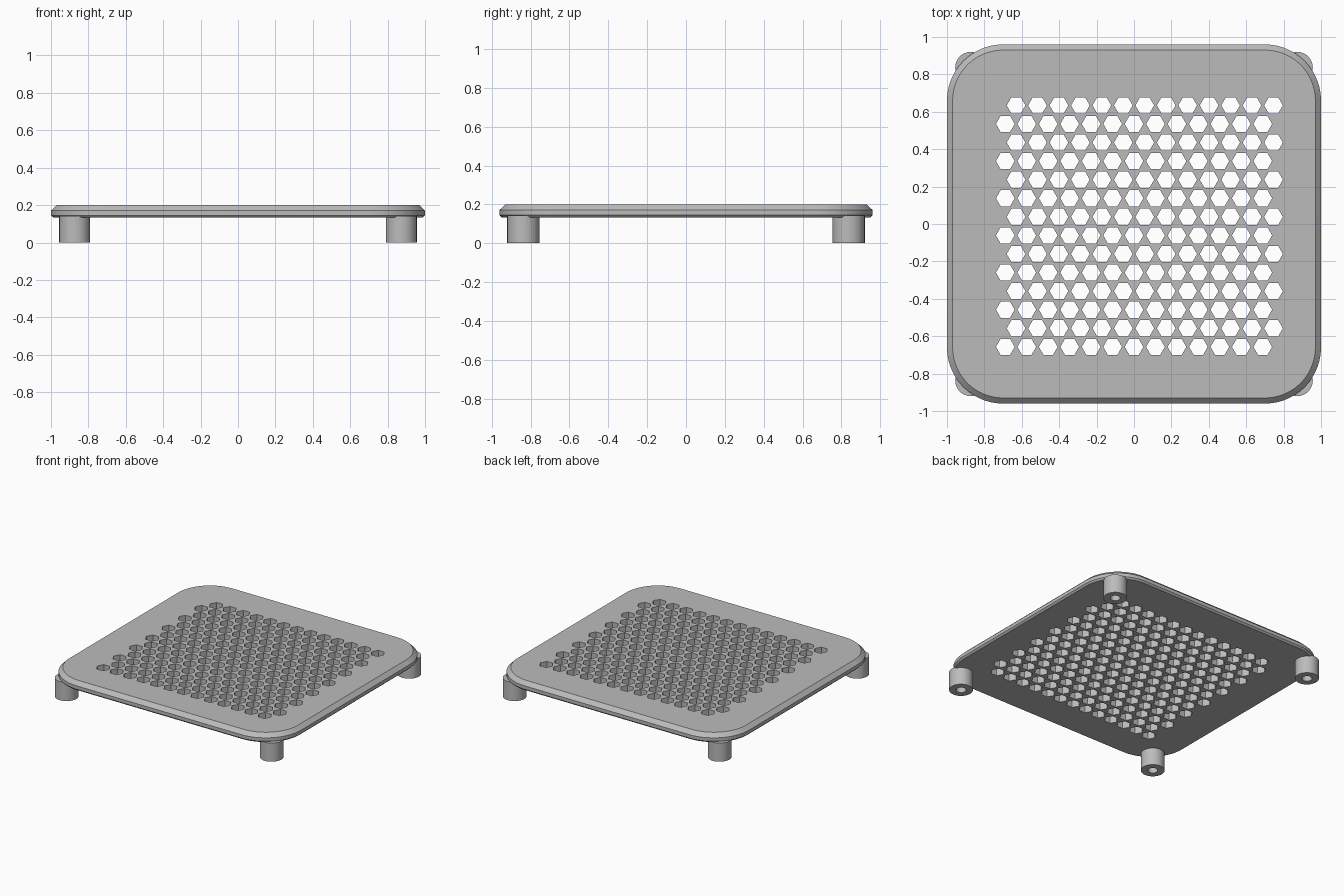
import bpy, bmesh
from math import cos, sin, pi, sqrt, radians

cube = bpy.data.objects.get("Cube")
if cube:
    bpy.data.objects.remove(cube, do_unlink=True)

grey = bpy.data.materials.new("plain grey")
grey.use_nodes = True
grey.diffuse_color = (0.5, 0.5, 0.5, 1)
grey.node_tree.nodes["Principled BSDF"].inputs["Base Color"].default_value = (0.5, 0.5, 0.5, 1)


def loft(bm, rings, cap_start=True, cap_end=True):
    """Join rings of points with quads and close the ends."""
    loops = [[bm.verts.new(p) for p in ring] for ring in rings]
    n = len(loops[0])
    for a, b in zip(loops, loops[1:]):
        for i in range(n):
            j = (i + 1) % n
            bm.faces.new((a[i], a[j], b[j], b[i]))
    if cap_start:
        bm.faces.new(loops[0][::-1])
    if cap_end:
        bm.faces.new(loops[-1])


def make_object(name, bm):
    bmesh.ops.recalc_face_normals(bm, faces=bm.faces[:])
    mesh = bpy.data.meshes.new(name)
    bm.to_mesh(mesh)
    bm.free()
    mesh.materials.append(grey)
    obj = bpy.data.objects.new(name, mesh)
    bpy.context.collection.objects.link(obj)
    return obj


def smooth(obj):
    bpy.ops.object.select_all(action='DESELECT')
    obj.select_set(True)
    bpy.context.view_layer.objects.active = obj
    bpy.ops.object.shade_smooth_by_angle(angle=radians(25))


def circle(x, y, z, r, n):
    return [(x + r * cos(2 * pi * i / n), y + r * sin(2 * pi * i / n), z) for i in range(n)]


def rounded_rect(inset, z, hx=1.0, hy=0.96, radius=0.3, steps=14):
    cx, cy, r = hx - radius, hy - radius, radius - inset
    pts = []
    for k, (sx, sy) in enumerate(((1, 1), (-1, 1), (-1, -1), (1, -1))):
        for i in range(steps + 1):
            a = (k + i / steps) * pi / 2
            pts.append((sx * cx + r * cos(a), sy * cy + r * sin(a), z))
    return pts


# Plate with a wide upper chamfer and a small lower one
bm = bmesh.new()
profile = ((0.012, 0.133), (0, 0.145), (0, 0.171), (0.03, 0.2))
loft(bm, [rounded_rect(inset, z) for inset, z in profile])
plate = make_object("perforated_plate", bm)

# Staggered rows of hexagonal holes
PITCH = 0.1147
bm = bmesh.new()
for row in range(14):
    y = -0.657 + row * PITCH * sqrt(3) / 2
    for col in range(13):
        x = -0.688 + (col + 0.5 * (row % 2)) * PITCH
        loft(bm, [circle(x, y, z, 0.05, 6) for z in (0.1, 0.25)])
cutter = make_object("hole_cutter", bm)
cutter.hide_render = True

cut = plate.modifiers.new("holes", 'BOOLEAN')
cut.operation = 'DIFFERENCE'
cut.solver = 'EXACT'
cut.object = cutter
bpy.context.view_layer.update()
evaluated = plate.evaluated_get(bpy.context.evaluated_depsgraph_get())
plate_mesh = bpy.data.meshes.new_from_object(evaluated)
plate.modifiers.clear()
plate.data = plate_mesh
bpy.data.objects.remove(cutter, do_unlink=True)
smooth(plate)

# Round feet with a screw hole in the underside
for side, sx in (("left", 1), ("right", -1)):
    for end, sy in (("front", -1), ("back", 1)):
        bm = bmesh.new()
        x, y = sx * 0.873, sy * 0.837
        rings = ((0.035, 0.11), (0.035, 0), (0.083, 0), (0.083, 0.143))
        loft(bm, [circle(x, y, z, r, 32) for r, z in rings])
        smooth(make_object(f"{end}_{side}_foot", bm))
